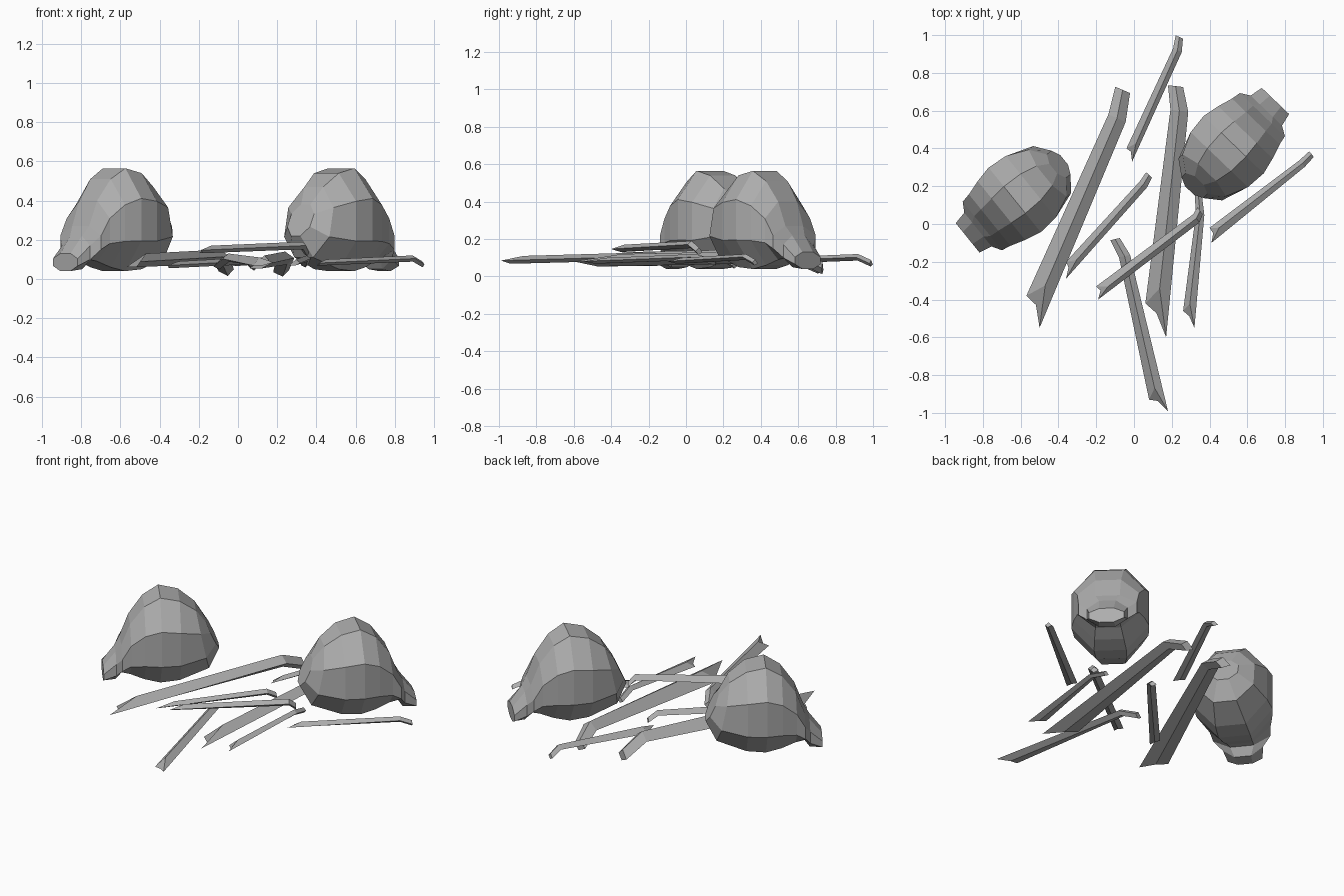
import bpy
import bmesh
import math
from mathutils import Vector

cube = bpy.data.objects.get("Cube")
if cube:
    bpy.data.objects.remove(cube, do_unlink=True)

# One plain grey for everything
grey = bpy.data.materials.new("bone_grey")
grey.use_nodes = True
colour = (0.42, 0.42, 0.42, 1)
grey.diffuse_color = colour
grey.node_tree.nodes["Principled BSDF"].inputs["Base Color"].default_value = colour


def loft(name, rings):
    """Skin a list of equal-sized vertex rings and cap both ends."""
    bm = bmesh.new()
    loops = [[bm.verts.new(point) for point in ring] for ring in rings]
    for first, second in zip(loops, loops[1:]):
        count = len(first)
        for i in range(count):
            j = (i + 1) % count
            bm.faces.new((first[i], first[j], second[j], second[i]))
    bm.faces.new(loops[0])
    bm.faces.new(loops[-1])
    bmesh.ops.recalc_face_normals(bm, faces=bm.faces)
    mesh = bpy.data.meshes.new(name)
    bm.to_mesh(mesh)
    bm.free()
    mesh.materials.append(grey)
    obj = bpy.data.objects.new(name, mesh)
    bpy.context.collection.objects.link(obj)
    return obj


# Skull sections from back to jaw: forward offset, half width, bottom, top
SKULL = [
    (-.25, .08, .22, .38),
    (-.19, .16, .11, .47),
    (-.06, .21, .05, .54),
    (.05, .22, .04, .565),
    (.14, .20, .06, .51),
    (.22, .175, .09, .40),
    (.27, .165, .10, .27),
    (.30, .115, .05, .22),
    (.37, .10, .04, .13),
]


def skull(name, centre, forward):
    forward = Vector((*forward, 0)).normalized()
    side = Vector((forward.y, -forward.x, 0))
    middle = Vector((*centre, 0))
    sides = 8
    grow = 1 / math.cos(math.pi / sides)
    rings = []
    for offset, half, low, high in SKULL:
        ring = []
        for i in range(sides):
            angle = math.tau * (i + .5) / sides
            height = (low + high) / 2 + (high - low) / 2 * grow * math.sin(angle)
            # the upper back leans forward so that the rear facet faces upward
            lean = .04 * math.sin(angle) if offset < -.1 else 0
            point = middle + forward * (offset + lean) + side * half * grow * math.cos(angle)
            point.z = height
            ring.append(point)
        rings.append(ring)
    return loft(name, rings)


def bone(name, head, neck, corner, tip, width, top):
    """Long bone: bent-down head, straight shaft, obliquely cut pointed tail."""
    head, neck, corner, tip = (Vector((*p, 0)) for p in (head, neck, corner, tip))
    along = ((corner + tip) / 2 - neck).normalized()
    side = Vector((-along.y, along.x, 0))
    thick = width * .7
    up = Vector((0, 0, 1))

    def section(middle, wide, high):
        base = middle + up * (high - thick)
        return [base - side * wide / 2 + up * thick * .35,
                base + up * thick,
                base + side * wide / 2 + up * thick * .5,
                base + side * wide * .1]

    low = top - .02 - thick
    tail = [corner + up * low,
            corner + side * width * .7 - along * width * .9 + up * (low + thick),
            tip + up * (low + thick * .4),
            (corner + tip) / 2 - along * width * .4 + up * low]
    return loft(name, [section(head, width * .85, top - width * .65),
                       section(neck, width, top), tail])


# Two skulls facing away from each other
skull("skull_right", (-.593, .159), (-.78, -.63))
skull("skull_left", (.493, .384), (.69, .72))

# Scattered bones: head, neck, tail corner, tail tip, width, top height
BONES = [
    ((-.06, .71), (-.09, .56), (-.57, -.38), (-.5, -.55), .1, .15),
    ((.22, .73), (.24, .6), (.06, -.42), (.17, -.6), .095, .14),
    ((.24, .99), (.23, .92), (-.04, .4), (-.01, .33), .05, .12),
    ((.08, .26), (.05, .21), (-.36, -.2), (-.36, -.29), .05, .11),
    ((.35, .07), (.33, .03), (-.2, -.33), (-.19, -.4), .055, .19),
    ((.34, .16), (.35, .05), (.26, -.46), (.32, -.55), .045, .12),
    ((-.1, -.08), (-.05, -.17), (.08, -.93), (.18, -.99), .06, .13),
    ((.94, .37), (.89, .32), (.4, -.02), (.41, -.1), .045, .12),
]
for number, data in enumerate(BONES, 1):
    bone(f"bone_{number}", *data)
